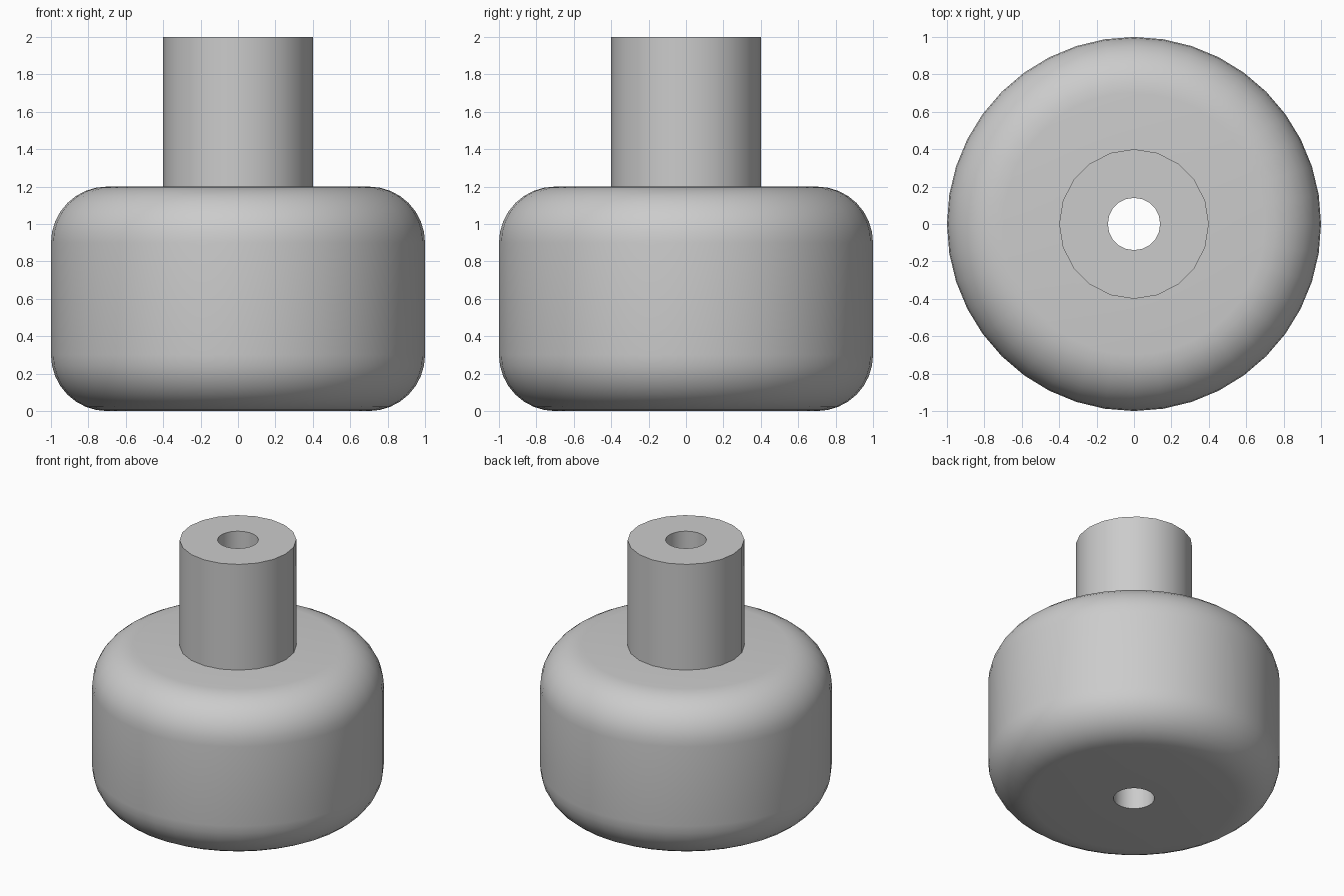
import bpy, bmesh
from math import sin, cos, pi, radians

cube = bpy.data.objects.get("Cube")
if cube:
    bpy.data.objects.remove(cube)

grey = bpy.data.materials.new("plain grey")
grey.use_nodes = True
colour = (0.6, 0.6, 0.6, 1)
grey.diffuse_color = colour
grey.node_tree.nodes["Principled BSDF"].inputs["Base Color"].default_value = colour


def lathe(name, profile, sides):
    """Turn a closed (radius, height) profile around the z axis."""
    bm = bmesh.new()
    rings = [[bm.verts.new((r * cos(2 * pi * i / sides), r * sin(2 * pi * i / sides), z))
              for i in range(sides)] for r, z in profile]
    for a, b in zip(rings, rings[1:] + rings[:1]):
        for i in range(sides):
            j = (i + 1) % sides
            bm.faces.new((a[i], a[j], b[j], b[i]))
    bmesh.ops.recalc_face_normals(bm, faces=bm.faces)
    mesh = bpy.data.meshes.new(name)
    bm.to_mesh(mesh)
    bm.free()
    obj = bpy.data.objects.new(name, mesh)
    bpy.context.collection.objects.link(obj)
    mesh.materials.append(grey)
    bpy.ops.object.select_all(action="DESELECT")
    obj.select_set(True)
    bpy.context.view_layer.objects.active = obj
    bpy.ops.object.shade_smooth_by_angle(angle=radians(30))
    return obj


def rounded_corner(r, z, radius, start, steps=8):
    """Quarter arc around (r, z), starting at an angle in degrees."""
    return [(r + radius * cos(radians(start + 90 * k / steps)),
             z + radius * sin(radians(start + 90 * k / steps))) for k in range(steps + 1)]


bore, neck, body, bevel = 0.14, 0.4, 1.0, 0.3
body_top, total = 1.2, 2.0

# Wide rounded body with a central bore
edge = body - bevel
lathe("body", [(bore, 0)]
      + rounded_corner(edge, bevel, bevel, -90)
      + rounded_corner(edge, body_top - bevel, bevel, 0)
      + [(bore, body_top)], 40)

# Hollow cylindrical neck standing on the body
lathe("neck", [(bore, body_top), (neck, body_top), (neck, total), (bore, total)], 20)
